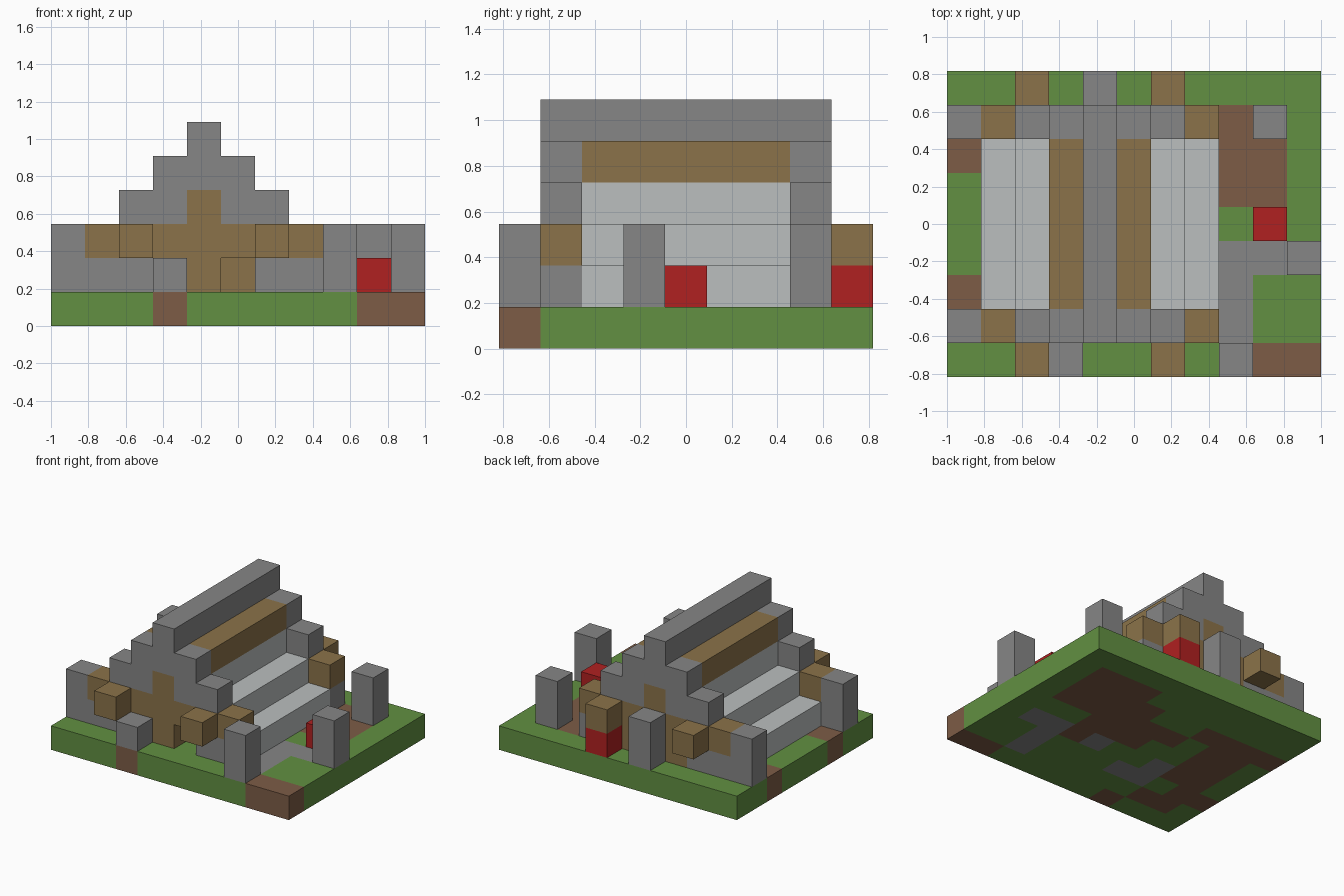
import bpy
import bmesh
from mathutils import Vector

default = bpy.data.objects.get("Cube")
if default:
    bpy.data.objects.remove(default, do_unlink=True)

NX, NY = 11, 9
U = 2 / NX  # edge of one block


def material(name, rgb):
    m = bpy.data.materials.new(name)
    m.use_nodes = True
    m.diffuse_color = (*rgb, 1)
    bsdf = m.node_tree.nodes["Principled BSDF"]
    bsdf.inputs["Base Color"].default_value = (*rgb, 1)
    bsdf.inputs["Roughness"].default_value = 0.9
    return m


MATS = {
    "G": material("grass green", (0.122, 0.279, 0.054)),
    "D": material("dirt brown", (0.205, 0.107, 0.061)),
    "S": material("stone grey", (0.24, 0.24, 0.24)),
    "L": material("light grey", (0.497, 0.521, 0.521)),
    "W": material("wood brown", (0.258, 0.171, 0.067)),
    "R": material("red", (0.434, 0.015, 0.015)),
}

parts = {}      # part name -> {cell: colour}
filled = set()  # every occupied cell


def fill(part, colour, xs, ys, zs):
    cells = parts.setdefault(part, {})
    for x in xs:
        for y in ys:
            for z in zs:
                cells[x, y, z] = colour
                filled.add((x, y, z))


# Ground slab: one letter per block, back row first
GROUND = [
    "GGGGGGGGGGG",
    "GGGGGGGDDDG",
    "DDDDGGDDDDG",
    "GDDGDDDDDDG",
    "GDDGGDDDGGG",
    "GDDSGGSDSSG",
    "DDGSSGGGSGG",
    "GDDGGGGGSGG",
    "GGGDGGGGGDD",
]
for row, letters in enumerate(GROUND):
    for x, letter in enumerate(letters):
        fill("ground", letter, [x], [NY - 1 - row], [0])

# Stepped gable walls with a wooden beam cross
MID = 4
for name, y in (("front_gable", 1), ("back_gable", 7)):
    for z, half in ((1, 3), (2, 3), (3, 2), (4, 1)):
        fill(name, "S", range(MID - half, MID + half + 1), [y], [z])
    fill(name, "W", range(MID - 3, MID + 4), [y], [2])
    fill(name, "W", [MID], [y], [1, 3])
fill("back_gable", "W", range(3, 6), [7], [1])

# Doorway through the front wall
del parts["front_gable"][5, 1, 1]
filled.discard((5, 1, 1))

# Ridge and stepped roof, mirrored about the ridge
fill("roof_ridge", "S", [MID], range(1, 8), [5])
inside = range(2, 7)
for side, name in ((-1, "right_roof"), (1, "left_roof")):
    fill(name, "W", [MID + side], inside, [4])
    for step in (1, 2, 3):
        fill(name, "L", [MID + side * step], inside, [4 - step])

# Stone posts
POSTS = {
    "front_corner_post": (0, 1, 2),
    "back_corner_post": (0, 7, 2),
    "front_yard_post": (8, 0, 2),
    "side_yard_post": (10, 3, 2),
    "back_yard_post": (9, 7, 2),
    "rear_wall_post": (4, 8, 2),
    "front_step_block": (3, 0, 1),
}
for name, (x, y, height) in POSTS.items():
    fill(name, "S", [x], [y], range(1, height + 1))

# Wooden beam ends sticking out of the gables, and red blocks
for end, y in (("front", 0), ("back", 8)):
    for side, x in (("right", 2), ("left", 6)):
        fill(f"{end}_{side}_beam_end", "W", [x], [y], [2])
fill("rear_red_block", "R", [6], [8], [1])
fill("yard_red_block", "R", [9], [4], [1])


def build(name, cells):
    """Make a mesh from the outward faces of the cells."""
    bm = bmesh.new()
    used = sorted(set(cells.values()))
    for cell, colour in cells.items():
        centre = Vector(cell) + Vector((0.5, 0.5, 0.5))
        for axis in range(3):
            for sign in (-1, 1):
                n = Vector((0, 0, 0))
                n[axis] = sign
                near = tuple(int(c + d) for c, d in zip(cell, n))
                if near in filled:
                    continue
                a = Vector((0, 0, 0))
                a[(axis + 1) % 3] = 1
                b = n.cross(a)
                corners = [centre + (n + a * s + b * t) / 2
                           for s, t in ((-1, -1), (1, -1), (1, 1), (-1, 1))]
                verts = [bm.verts.new(((p.x - NX / 2) * U,
                                       (p.y - NY / 2) * U, p.z * U))
                         for p in corners]
                bm.faces.new(verts).material_index = used.index(colour)
    bmesh.ops.remove_doubles(bm, verts=bm.verts, dist=U / 100)
    bmesh.ops.dissolve_limit(bm, angle_limit=0.01, verts=bm.verts,
                             edges=bm.edges, delimit={"MATERIAL"})
    mesh = bpy.data.meshes.new(name)
    bm.to_mesh(mesh)
    bm.free()
    for key in used:
        mesh.materials.append(MATS[key])
    obj = bpy.data.objects.new(name, mesh)
    bpy.context.collection.objects.link(obj)


for part_name, part_cells in parts.items():
    build(part_name, part_cells)
